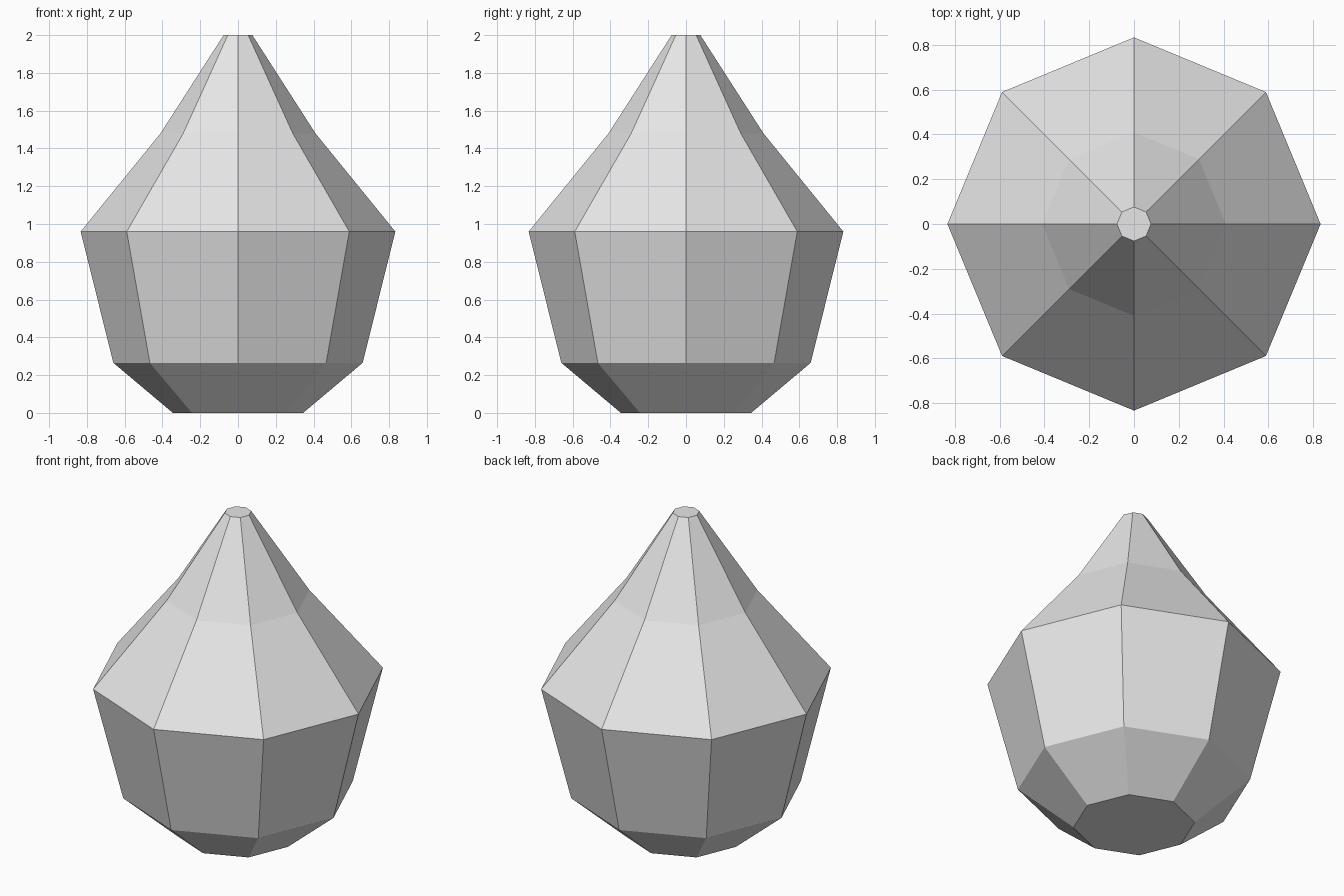
import bpy, bmesh, math

if "Cube" in bpy.data.objects:
    bpy.data.objects.remove(bpy.data.objects["Cube"])

SIDES = 8
# (radius, height) rings from the base to the flat tip
PROFILE = [(0.345, 0.0), (0.66, 0.265), (0.833, 0.96), (0.41, 1.48), (0.076, 2.0)]

grey = bpy.data.materials.new("light_grey")
grey.diffuse_color = (0.8, 0.8, 0.8, 1.0)
grey.use_nodes = True
grey.node_tree.nodes["Principled BSDF"].inputs["Base Color"].default_value = grey.diffuse_color

# Faceted teardrop body, with corners on the x and y axes
bm = bmesh.new()
rings = []
for r, z in PROFILE:
    angles = [2 * math.pi * i / SIDES for i in range(SIDES)]
    rings.append([bm.verts.new((r * math.cos(a), r * math.sin(a), z)) for a in angles])

for low, high in zip(rings, rings[1:]):
    for i in range(SIDES):
        j = (i + 1) % SIDES
        bm.faces.new((low[i], low[j], high[j], high[i]))

# Flat base and tip
bm.faces.new(rings[0][::-1])
bm.faces.new(rings[-1])

mesh = bpy.data.meshes.new("teardrop_body")
bm.to_mesh(mesh)
bm.free()
mesh.materials.append(grey)
body = bpy.data.objects.new("teardrop_body", mesh)
bpy.context.collection.objects.link(body)
